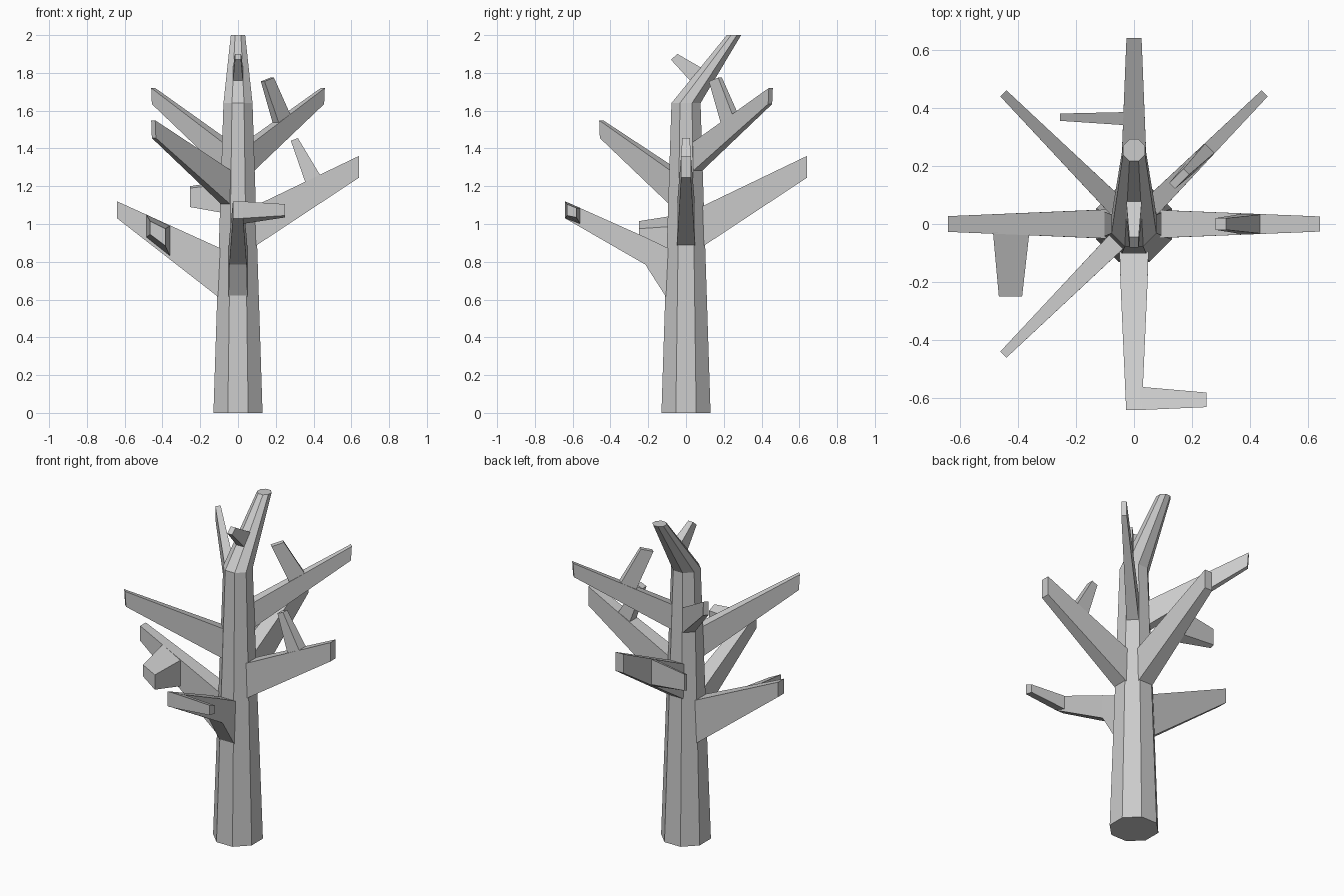
import bpy, bmesh, math
from mathutils import Matrix

if "Cube" in bpy.data.objects:
    bpy.data.objects.remove(bpy.data.objects["Cube"])


def loft(name, rings, angle=0):
    """Skin a list of equal-length point rings, cap both ends, turn about z."""
    bm = bmesh.new()
    loops = [[bm.verts.new(p) for p in ring] for ring in rings]
    for a, b in zip(loops, loops[1:]):
        for i in range(len(a)):
            j = (i + 1) % len(a)
            bm.faces.new((a[i], a[j], b[j], b[i]))
    bm.faces.new(loops[0])
    bm.faces.new(loops[-1])
    bmesh.ops.recalc_face_normals(bm, faces=bm.faces)
    bm.transform(Matrix.Rotation(math.radians(angle), 4, 'Z'))
    mesh = bpy.data.meshes.new(name)
    bm.to_mesh(mesh)
    bm.free()
    ob = bpy.data.objects.new(name, mesh)
    bpy.context.collection.objects.link(ob)
    return ob


def octagon(a, y, z):
    """Octagon with flats facing the axes; a is centre-to-flat distance."""
    r = a / math.cos(math.pi / 8)
    return [(r * math.cos(t), y + r * math.sin(t), z)
            for t in (math.pi / 8 + k * math.pi / 4 for k in range(8))]


def branch(name, angle, sections):
    """Sections: lower (r, z), upper (r, z), half width."""
    loft(name, [[(r0, -w, z0), (r0, w, z0), (r1, w, z1), (r1, -w, z1)]
                for r0, z0, r1, z1, w in sections], angle)


def side_twig(name, angle, sections):
    """Sections: side offset, inner r/low z/high z, outer r/low z/high z."""
    loft(name, [[(ri, s, zl), (ro, s, yl), (ro, s, yh), (ri, s, zh)]
                for s, ri, zl, zh, ro, yl, yh in sections], angle)


# Trunk with bent top
loft("trunk", [octagon(0.13, 0, 0), octagon(0.077, 0, 1.64), octagon(0.038, 0.254, 2.0)])

# Low branches, front and left
branch("front_branch", -90, [(0.1, 0.605, 0.09, 0.87, 0.05), (0.215, 0.785, 0.215, 0.93, 0.046),
                             (0.64, 1.03, 0.64, 1.12, 0.027)])
branch("left_branch", 180, [(0.1, 0.61, 0.09, 0.87, 0.05), (0.64, 1.03, 0.64, 1.12, 0.027)])

# Middle branches, right and back
for name, angle in (("right_branch", 0), ("back_branch", 90)):
    branch(name, angle, [(0.095, 0.885, 0.088, 1.095, 0.048), (0.64, 1.245, 0.64, 1.36, 0.026)])

# Upper diagonal branches
for name, angle, drop in (("back_right_branch", 45, 0), ("back_left_branch", 135, 0),
                          ("front_left_branch", 225, 0.18)):
    branch(name, angle, [(0.085, 1.28 - drop, 0.078, 1.43 - drop * 0.83, 0.034),
                         (0.63, 1.635 - drop, 0.635, 1.72 - drop * 0.95, 0.015)])

# Side twigs
side_twig("front_twig", -90, [(0.02, 0.56, 1.0, 1.085, 0.64, 1.03, 1.12),
                              (0.25, 0.58, 1.035, 1.085, 0.63, 1.045, 1.105)])
side_twig("left_twig", 180, [(0.03, 0.36, 0.83, 0.99, 0.485, 0.93, 1.05),
                             (0.25, 0.385, 0.885, 0.975, 0.465, 0.945, 1.015)])
side_twig("back_twig", 90, [(0.03, 0.34, 1.05, 1.215, 0.385, 1.08, 1.235),
                            (0.255, 0.355, 1.09, 1.19, 0.38, 1.1, 1.2)])

# Upright twigs
branch("right_twig", 0, [(0.36, 1.21, 0.44, 1.25, 0.033), (0.28, 1.44, 0.317, 1.455, 0.02)])
branch("back_right_twig", 45, [(0.285, 1.53, 0.375, 1.57, 0.023), (0.185, 1.755, 0.255, 1.775, 0.014)])

# Small twig on the front of the bent top
branch("top_twig", -90, [(-0.03, 1.75, -0.085, 1.825, 0.027), (0.08, 1.87, 0.045, 1.9, 0.016)])
